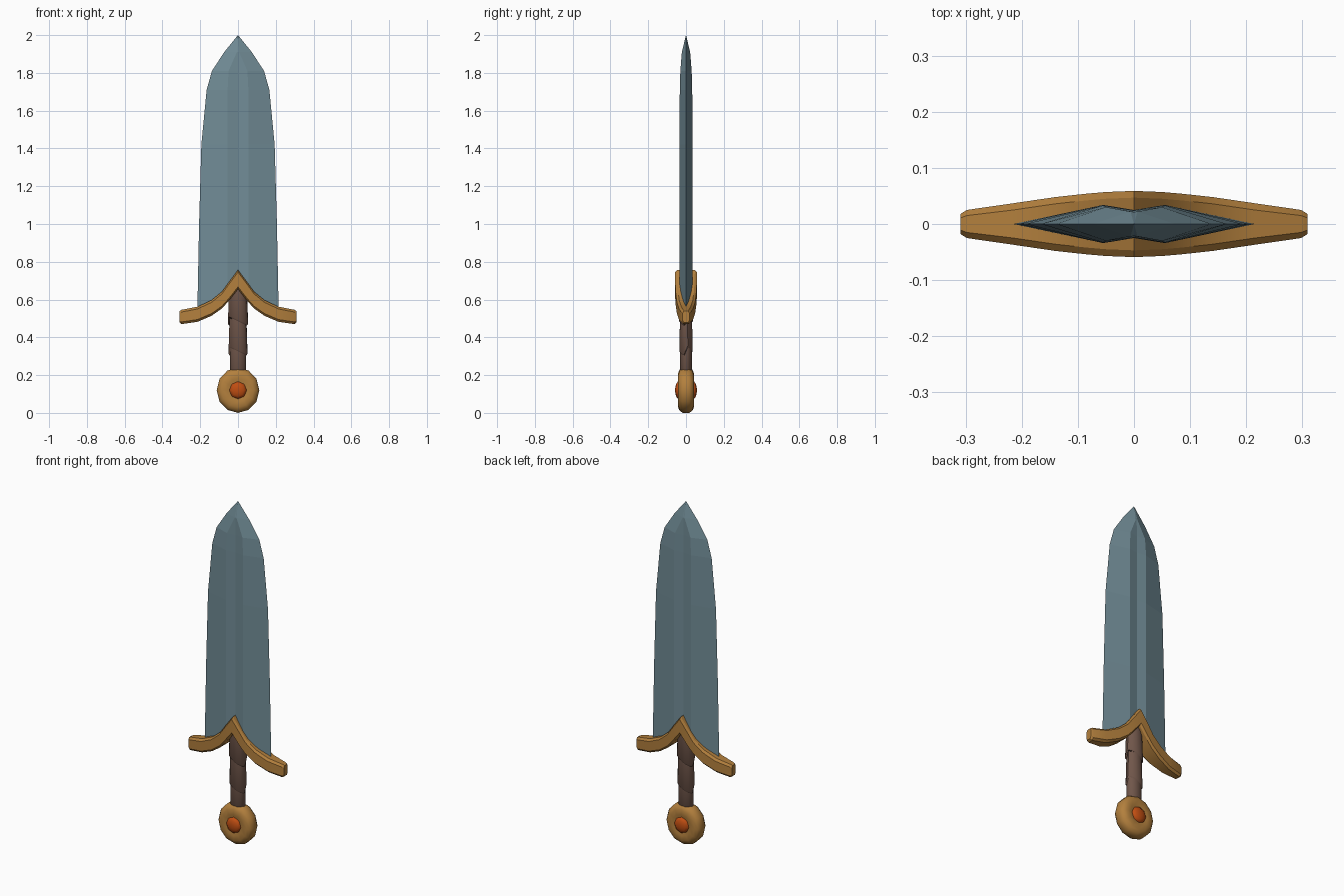
import bpy, bmesh, math

if "Cube" in bpy.data.objects:
    bpy.data.objects.remove(bpy.data.objects["Cube"])


def material(name, rgb):
    m = bpy.data.materials.new(name)
    m.diffuse_color = (*rgb, 1)
    m.use_nodes = True
    m.node_tree.nodes["Principled BSDF"].inputs["Base Color"].default_value = m.diffuse_color
    return m


STEEL = material("blue steel", (0.165, 0.262, 0.305))
GOLD = material("bronze gold", (0.45, 0.215, 0.047))
LEATHER = material("brown leather", (0.165, 0.095, 0.07))
GEM = material("orange gem", (0.52, 0.075, 0.006))


def loft(name, rings, mat, smooth=None):
    """Skin a list of equal-length point rings and cap both ends."""
    bm = bmesh.new()
    rows = [[bm.verts.new(p) for p in ring] for ring in rings]
    n = len(rows[0])
    for a, b in zip(rows, rows[1:]):
        for i in range(n):
            j = (i + 1) % n
            bm.faces.new((a[i], a[j], b[j], b[i]))
    bm.faces.new(rows[0])
    bm.faces.new(rows[-1])
    bmesh.ops.remove_doubles(bm, verts=bm.verts, dist=1e-5)
    bmesh.ops.recalc_face_normals(bm, faces=bm.faces)
    me = bpy.data.meshes.new(name)
    bm.to_mesh(me)
    bm.free()
    ob = bpy.data.objects.new(name, me)
    bpy.context.collection.objects.link(ob)
    me.materials.append(mat)
    if smooth:
        bpy.ops.object.select_all(action='DESELECT')
        bpy.context.view_layer.objects.active = ob
        ob.select_set(True)
        bpy.ops.object.shade_smooth_by_angle(angle=math.radians(smooth))
    return ob


# Blade: diamond section with a shallow fuller, lower end follows the guard
def blade_ring(ze, zr, zc, w, r, yr, yc):
    return [(w, 0, ze), (r, -yr, zr), (0, -yc, zc), (-r, -yr, zr),
            (-w, 0, ze), (-r, yr, zr), (0, yc, zc), (r, yr, zr)]


blade = [blade_ring(0.55, 0.64, 0.70, 0.215, 0.055, 0.034, 0.025)]
for z, w, r, yr, yc in [(1.0, 0.206, 0.055, 0.034, 0.025),
                        (1.42, 0.194, 0.055, 0.034, 0.025),
                        (1.71, 0.166, 0.055, 0.033, 0.025),
                        (1.81, 0.138, 0.050, 0.030, 0.024),
                        (1.91, 0.073, 0.006, 0.022, 0.0215),
                        (2.0, 0.0001, 0.00005, 0.0001, 0.0001)]:
    blade.append(blade_ring(z, z, z, w, r, yr, yc))
loft("blade", blade, STEEL)

# Guard: bevelled bar swept outward from a central peak
half = [(0, 0.655, 0.757, 0.059), (0.05, 0.592, 0.690, 0.057),
        (0.085, 0.553, 0.642, 0.054), (0.14, 0.514, 0.597, 0.048),
        (0.215, 0.482, 0.562, 0.037), (0.298, 0.470, 0.546, 0.025),
        (0.309, 0.478, 0.540, 0.018)]
stations = [(-x, a, b, y) for x, a, b, y in half[:0:-1]] + half
guard = []
for x, lo, hi, y in stations:
    c, d = 0.012, min(0.012, y * 0.4)
    guard.append([(x, -y + d, lo), (x, y - d, lo), (x, y, lo + c), (x, y, hi - c),
                  (x, y - d, hi), (x, -y + d, hi), (x, -y, hi - c), (x, -y, lo + c)])
loft("guard", guard, GOLD, 25)


# Grip: three overlapping leather wraps with slanted lower edges
def grip_ring(z, rx, ry, slant, n=12):
    pts = []
    for i in range(n):
        t = 2 * math.pi * (i + 0.5) / n
        x, y = rx * math.cos(t), ry * math.sin(t)
        side = 1 if y > 0 else -1          # same handed slope front and back
        pts.append((x, y, z + slant * side * x / rx))
    return pts


for name, lo, hi, r0, r1, s in [("lower_wrap", 0.22, 0.36, 0.045, 0.045, 0),
                                ("middle_wrap", 0.325, 0.52, 0.051, 0.045, 0.022),
                                ("upper_wrap", 0.485, 0.67, 0.054, 0.047, 0.024)]:
    loft(name, [grip_ring(lo, r0 - 0.006, r0 * 0.62, s),
                grip_ring(lo + 0.008, r0, r0 * 0.72, s),
                grip_ring(hi, r1, r1 * 0.72, s)], LEATHER, 40)


# Pommel and gems: discs turned about the y axis
def turned(name, profile, n, mat, smooth, sx=1.0):
    rings = [[(sx * r * math.sin(2 * math.pi * i / n), y,
               0.12 + r * math.cos(2 * math.pi * i / n)) for i in range(n)]
             for r, y in profile]
    return loft(name, rings, mat, smooth)


front = [(0.045, -0.038), (0.062, -0.043), (0.09, -0.042), (0.108, -0.034), (0.12, -0.017)]
turned("pommel", front + [(r, -y) for r, y in front[::-1]], 12, GOLD, 35, 0.94)
for side, name in ((-1, "front_gem"), (1, "back_gem")):
    turned(name, [(0.047, side * 0.034), (0.045, side * 0.044),
                  (0.032, side * 0.053), (0.012, side * 0.057)], 8, GEM, 50)
